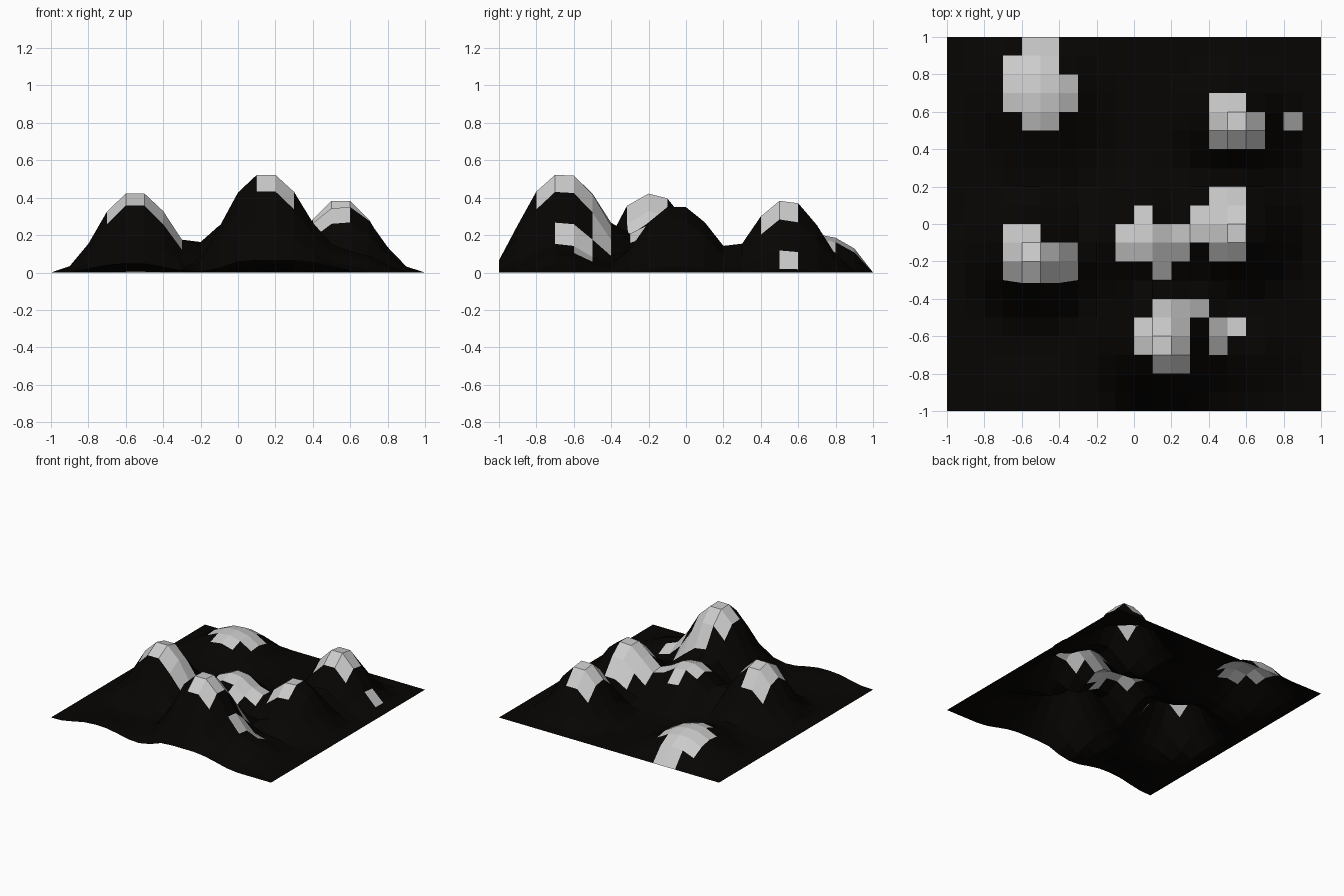
import bpy, bmesh, math

if "Cube" in bpy.data.objects:
    bpy.data.objects.remove(bpy.data.objects["Cube"])

N = 20  # cells per side, 0.1 each

# hills: x, y, height, spread
HILLS = [
    (0.15, -0.655, 0.54, 0.28),    # tallest peak
    (0.60, -0.68, 0.11, 0.21),     # its shoulder
    (-0.55, -0.18, 0.435, 0.25),   # left peak
    (0.55, 0.535, 0.40, 0.237),    # back right peak
    (0.56, -0.05, 0.365, 0.25),    # right peak
    (0.03, -0.09, 0.30, 0.265),    # middle hill
    (-0.52, 0.68, 0.21, 0.30),     # back left hill
    (-0.50, 0.30, 0.06, 0.22),     # saddle behind the left peak
    (-0.58, -1.00, 0.055, 0.25),   # front edge mounds
    (0.40, -1.00, 0.04, 0.18),
]

# snow cells: row (from the front) -> spans of columns
SNOW = {
    2: [(11, 13)], 3: [(10, 13), (14, 15)], 4: [(10, 13), (14, 16)],
    5: [(11, 14)], 7: [(3, 7), (11, 12)], 8: [(3, 7), (9, 13), (14, 16)],
    9: [(3, 5), (9, 16)], 10: [(10, 11), (13, 16)], 11: [(14, 16)],
    14: [(14, 17)], 15: [(4, 6), (14, 17), (18, 19)],
    16: [(3, 7), (14, 16)], 17: [(3, 7)], 18: [(3, 6)], 19: [(4, 6)],
}


def height(x, y):
    # sides and back lie flat on the ground
    if abs(x) > 0.99 or y > 0.99:
        return 0.0
    z = 0.0
    for hx, hy, h, s in HILLS:
        d = math.hypot(x - hx, y - hy)
        z += (h * math.exp(-(d / s) ** 2.6)) ** 1.25
    z = max(0.0, z ** 0.8 - 0.005)
    # the front edge is cut a little low
    return min(z, 0.065) if y < -0.99 else z


def material(name, color):
    m = bpy.data.materials.new(name)
    m.diffuse_color = color
    m.use_nodes = True
    m.node_tree.nodes["Principled BSDF"].inputs["Base Color"].default_value = m.diffuse_color
    return m


# open terrain sheet
bm = bmesh.new()
verts = []
for j in range(N + 1):
    row = []
    for i in range(N + 1):
        x, y = -1 + 2 * i / N, -1 + 2 * j / N
        z = height(x, y)
        # slight bulge on the steep front of the left hill
        if j == 7 and 4 <= i <= 6:
            y -= 0.015
        row.append(bm.verts.new((x, y, z)))
    verts.append(row)

# rock faces with snow-capped cells
for j in range(N):
    for i in range(N):
        f = bm.faces.new((verts[j][i], verts[j][i + 1],
                          verts[j + 1][i + 1], verts[j + 1][i]))
        if any(a <= i < b for a, b in SNOW.get(j, [])):
            f.material_index = 1

mesh = bpy.data.meshes.new("mountain_terrain")
bm.to_mesh(mesh)
bm.free()
mesh.materials.append(material("rock", (0.002, 0.0014, 0.0008, 1)))
mesh.materials.append(material("snow", (0.8, 0.8, 0.8, 1)))
terrain = bpy.data.objects.new("mountain_terrain", mesh)
bpy.context.collection.objects.link(terrain)
